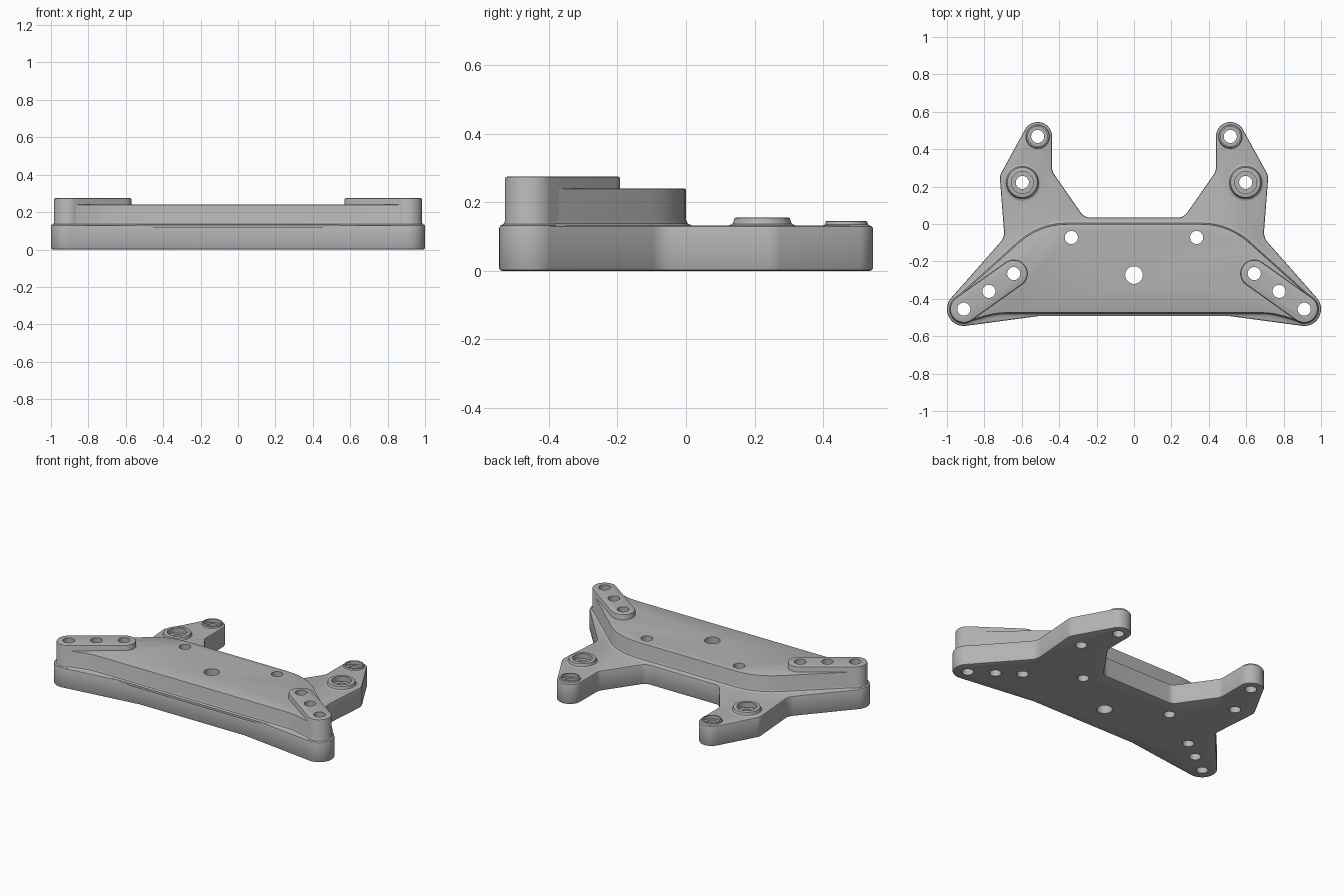
import bpy, bmesh, math
from mathutils import Vector

cube = bpy.data.objects.get("Cube")
if cube:
    bpy.data.objects.remove(cube, do_unlink=True)

grey = bpy.data.materials.new("satin grey")
grey.use_nodes = True
GREY = (0.45, 0.45, 0.45, 1)
grey.diffuse_color = GREY
bsdf = next(n for n in grey.node_tree.nodes if n.type == 'BSDF_PRINCIPLED')
bsdf.inputs["Base Color"].default_value = GREY


def tangent(a, b):
    """Angle of the shared normal of the line joining two signed circles."""
    dx, dy = b[0] - a[0], b[1] - a[1]
    c = (a[2] - b[2]) / math.hypot(dx, dy)
    return math.atan2(dy, dx) - math.acos(max(-1, min(1, c)))


def outline(circles):
    """Counter-clockwise loop around circles; a negative radius is concave."""
    pts, n = [], len(circles)
    for i, c in enumerate(circles):
        a0 = tangent(circles[i - 1], c)
        a1 = tangent(c, circles[(i + 1) % n])
        if c[2] == 0:
            pts.append(Vector(c[:2]))
            continue
        sweep = (a1 - a0) % math.tau
        if c[2] < 0:
            sweep -= math.tau
        steps = max(2, math.ceil(abs(sweep) / math.radians(8)))
        for k in range(steps + 1):
            a = a0 + sweep * k / steps
            pts.append(Vector((c[0] + c[2] * math.cos(a), c[1] + c[2] * math.sin(a))))
    return pts


def symmetric(half):
    return outline(half + [(-x, y, r) for x, y, r in reversed(half)])


def disc(x, y, r, n=40):
    return [Vector((x + r * math.cos(math.tau * k / n), y + r * math.sin(math.tau * k / n)))
            for k in range(n)]


def add_layers(bm, pts, layers, limit=None):
    """Stack offset copies of an outline, given as (offset, z), into a solid."""
    n, rings = len(pts), []
    normals = []
    for i in range(n):
        a = (pts[i] - pts[i - 1]).normalized()
        b = (pts[(i + 1) % n] - pts[i]).normalized()
        t = (a + b).normalized()
        normals.append(Vector((t.y, -t.x)))
    for off, z in layers:
        ring = []
        for p, nm in zip(pts, normals):
            q = p + nm * off
            y = max(q.y, limit(q.x)) if limit else q.y
            ring.append(bm.verts.new((q.x, y, z)))
        rings.append(ring)
    for lo, hi in zip(rings, rings[1:]):
        for i in range(n):
            j = (i + 1) % n
            bm.faces.new((lo[i], lo[j], hi[j], hi[i]))
    bm.faces.new(rings[0][::-1])
    bm.faces.new(rings[-1])


def finish(name, bm):
    bmesh.ops.recalc_face_normals(bm, faces=bm.faces)
    me = bpy.data.meshes.new(name)
    bm.to_mesh(me)
    bm.free()
    me.materials.append(grey)
    ob = bpy.data.objects.new(name, me)
    bpy.context.collection.objects.link(ob)
    return ob


def part(name, pts, layers, limit=None):
    bm = bmesh.new()
    add_layers(bm, pts, layers, limit)
    return finish(name, bm)


def round_top(z, r):
    return [(0, z - r), (-0.3 * r, z - 0.3 * r), (-r, z)]


def flare(z, r):
    return [(r, z - 0.015), (r, z), (0.3 * r, z + 0.3 * r), (0, z + r)]


def front_line(x):
    return -0.475 - 0.126 * max(0, abs(x) - 0.38)


TOP, DECK, PAD = 0.132, 0.24, 0.275
TIP, INNER = (0.91, -0.455), (0.643, -0.265)
REAR, MID = (0.515, 0.468), (0.597, 0.222)

# Base plate with four arms
base = symmetric([(0.38, -0.475, 0), (*TIP, 0.09), (0.775, -0.045, -0.08),
                  (0.657, 0.245, 0.06), (*REAR, 0.077),
                  (0.378, 0.3, -0.06), (0.235, 0.095, -0.06)])
parts = [part("base_plate", base, [(-0.008, 0), (-0.0024, 0.0024), (0, 0.008)] + round_top(TOP, 0.008))]

# Raised deck, flush with the front of the plate
deck = symmetric([(0.68, -0.875, -0.4), (*TIP, 0.068), (0.36, -0.38, 0.38)])
parts.append(part("raised_deck", deck, flare(TOP, 0.018) + round_top(DECK, 0.004), front_line))

for side, s in (("left", 1), ("right", -1)):
    # Slanted mounting pad
    ends = [(s * TIP[0], TIP[1], 0.073), (s * INNER[0], INNER[1], 0.073)]
    parts.append(part(side + "_mounting_pad", outline(ends), flare(TOP, 0.014) + round_top(PAD, 0.007)))
    # Bosses on the rear arm
    parts.append(part(side + "_middle_boss", disc(s * MID[0], MID[1], 0.082),
                      flare(TOP, 0.016) + round_top(0.155, 0.005)))
    parts.append(part(side + "_rear_boss", disc(s * REAR[0], REAR[1], 0.061),
                      flare(TOP, 0.008) + round_top(0.145, 0.003)))

# Through holes and counterbores
bm = bmesh.new()
add_layers(bm, disc(0, -0.273, 0.047), [(0, -0.1), (0, 0.4)])
for s in (1, -1):
    for x, y in (TIP, (0.776, -0.36), INNER, (0.335, -0.072)):
        add_layers(bm, disc(s * x, y, 0.035), [(0, -0.1), (0, 0.4)])
    for (x, y), wide, z in ((MID, 0.024, 0.122), (REAR, 0.017, 0.122)):
        add_layers(bm, disc(s * x, y, 0.035), [(0, -0.1), (0, z), (wide, z), (wide, 0.4)])
cutter = finish("hole_cutter", bm)
cutter.hide_render = True

for ob in parts:
    mod = ob.modifiers.new("holes", 'BOOLEAN')
    mod.operation, mod.solver, mod.object = 'DIFFERENCE', 'EXACT', cutter
dg = bpy.context.evaluated_depsgraph_get()
meshes = [bpy.data.meshes.new_from_object(ob.evaluated_get(dg)) for ob in parts]
for ob, me in zip(parts, meshes):
    ob.modifiers.clear()
    ob.data = me
bpy.data.objects.remove(cutter, do_unlink=True)

bpy.ops.object.select_all(action='DESELECT')
for ob in parts:
    ob.select_set(True)
bpy.context.view_layer.objects.active = parts[0]
bpy.ops.object.shade_smooth_by_angle(angle=math.radians(30))
